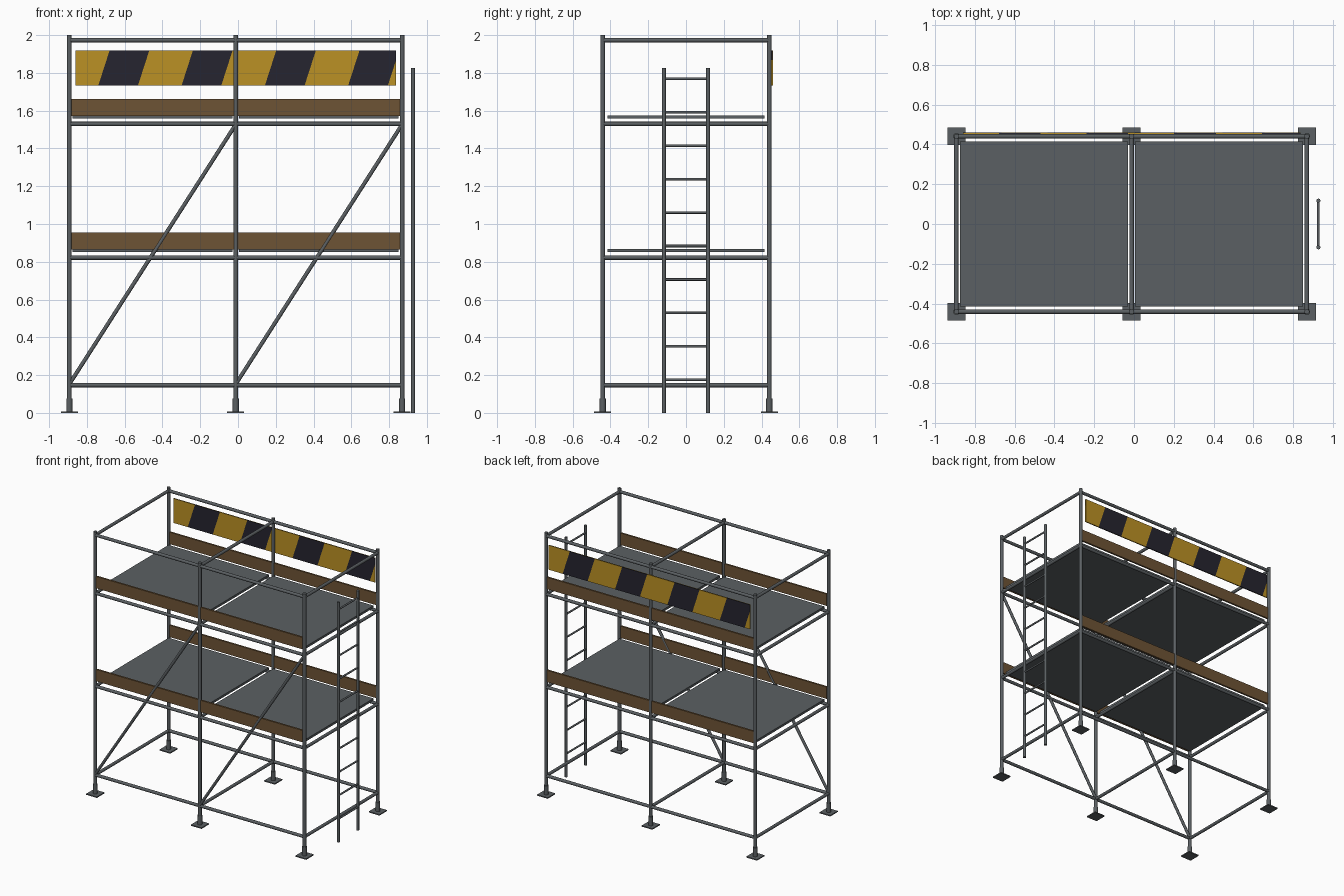
import bpy, bmesh, math
from mathutils import Vector, Matrix

if "Cube" in bpy.data.objects:
    bpy.data.objects.remove(bpy.data.objects["Cube"])


def material(name, rgb):
    m = bpy.data.materials.new(name)
    m.diffuse_color = (*rgb, 1)
    m.use_nodes = True
    m.node_tree.nodes["Principled BSDF"].inputs["Base Color"].default_value = m.diffuse_color
    return m


STEEL = material("steel_grey", (0.105, 0.117, 0.125))
WOOD = material("board_brown", (0.155, 0.088, 0.036))
YELLOW = material("warning_yellow", (0.50, 0.285, 0.018))
BLACK = material("warning_black", (0.019, 0.018, 0.029))

XS = (-0.893, -0.012, 0.869)          # post rows
Y = 0.441                             # front and back post lines
LEVELS = (0.147, 0.822, 1.53, 1.973)  # tube frames


def finish(name, bm, mats, smooth=False):
    me = bpy.data.meshes.new(name)
    bm.to_mesh(me)
    bm.free()
    for m in mats:
        me.materials.append(m)
    ob = bpy.data.objects.new(name, me)
    bpy.context.collection.objects.link(ob)
    if smooth:
        bpy.ops.object.select_all(action='DESELECT')
        ob.select_set(True)
        bpy.context.view_layer.objects.active = ob
        bpy.ops.object.shade_smooth_by_angle(angle=math.radians(40))
    return ob


def tubes(name, runs, r):
    """Round tubes between pairs of points, as one object."""
    bm = bmesh.new()
    for a, b in runs:
        a, b = Vector(a), Vector(b)
        d = b - a
        mat = Matrix.Translation((a + b) / 2) @ d.to_track_quat('Z', 'Y').to_matrix().to_4x4()
        bmesh.ops.create_cone(bm, cap_ends=True, segments=14, radius1=r, radius2=r,
                              depth=d.length, matrix=mat)
    return finish(name, bm, [STEEL], True)


def boxes(name, ranges, mat):
    """Boxes given as (x0, x1, y0, y1, z0, z1), as one object."""
    bm = bmesh.new()
    for x0, x1, y0, y1, z0, z1 in ranges:
        m = Matrix.Translation(((x0 + x1) / 2, (y0 + y1) / 2, (z0 + z1) / 2))
        bmesh.ops.create_cube(bm, size=1, matrix=m @ Matrix.Diagonal((x1 - x0, y1 - y0, z1 - z0, 1)))
    return finish(name, bm, [mat])


feet = [(x, s * Y) for x in XS for s in (-1, 1)]

# Upright posts with base collars and foot plates
tubes("posts", [((x, y, 0.005), (x, y, 2)) for x, y in feet], 0.0128)
tubes("base_collars", [((x, y, 0.005), (x, y, 0.076)) for x, y in feet], 0.0165)
boxes("foot_plates", [(x - .045, x + .045, y - .045, y + .045, 0, .008) for x, y in feet], STEEL)

# Horizontal frames at each level
tubes("long_rails", [((XS[0], s * Y, z), (XS[2], s * Y, z)) for s in (-1, 1) for z in LEVELS], 0.0115)
tubes("cross_rails", [((x, -Y, z), (x, Y, z)) for x in XS for z in LEVELS], 0.0115)

# Diagonal braces on the front only
tubes("front_braces", [((XS[i], -Y, 0.152), (XS[i + 1], -Y, 1.527)) for i in (0, 1)], 0.0105)

# Two decks per level, and toe boards along front and back
bays = ((XS[0] + .018, XS[1] - .018), (XS[1] + .018, XS[2] - .018))
boxes("decks", [(a, b, -.415, .415, z, z + .017) for a, b in bays for z in (.851, 1.558)], STEEL)
boxes("toe_boards", [(XS[0] + .012, XS[2] - .012, s * Y - .007, s * Y + .007, z, z + .09)
                     for s in (-1, 1) for z in (.865, 1.573)], WOOD)

# Ladder on the right end
LX, LY = 0.927, 0.117
tubes("ladder_rails", [((LX, s * LY, 0), (LX, s * LY, 1.825)) for s in (-1, 1)], 0.0105)
tubes("ladder_rungs", [((LX, -LY, .175 + .1771 * i), (LX, LY, .175 + .1771 * i)) for i in range(10)], 0.0068)


# Striped warning banner: one thin plate per side, stripes cut as slanted bands
def banner(name, y, turn):
    w, h, slant = 0.849, 0.186, 0.06
    period, dark, start = 0.441, 0.21, -0.728
    bm = bmesh.new()
    bmesh.ops.create_cube(bm, size=1, matrix=Matrix.Diagonal((2 * w, .004, h, 1)))
    normal = Vector((h, 0, -slant)).normalized()
    for k in range(4):
        for edge in (0, dark):
            u = start + k * period + edge
            bmesh.ops.bisect_plane(bm, geom=bm.verts[:] + bm.edges[:] + bm.faces[:],
                                   plane_co=(u, 0, -h / 2), plane_no=normal)
    for f in bm.faces:
        c = f.calc_center_median()
        u = c.x - slant * (c.z + h / 2) / h - start
        f.material_index = 1 if u % period < dark and u >= 0 else 0
    ob = finish(name, bm, [YELLOW, BLACK])
    ob.location = (XS[1], y, 1.825)
    ob.rotation_euler.z = turn


banner("banner_inner", 0.455, 0)
banner("banner_outer", 0.459, math.pi)
